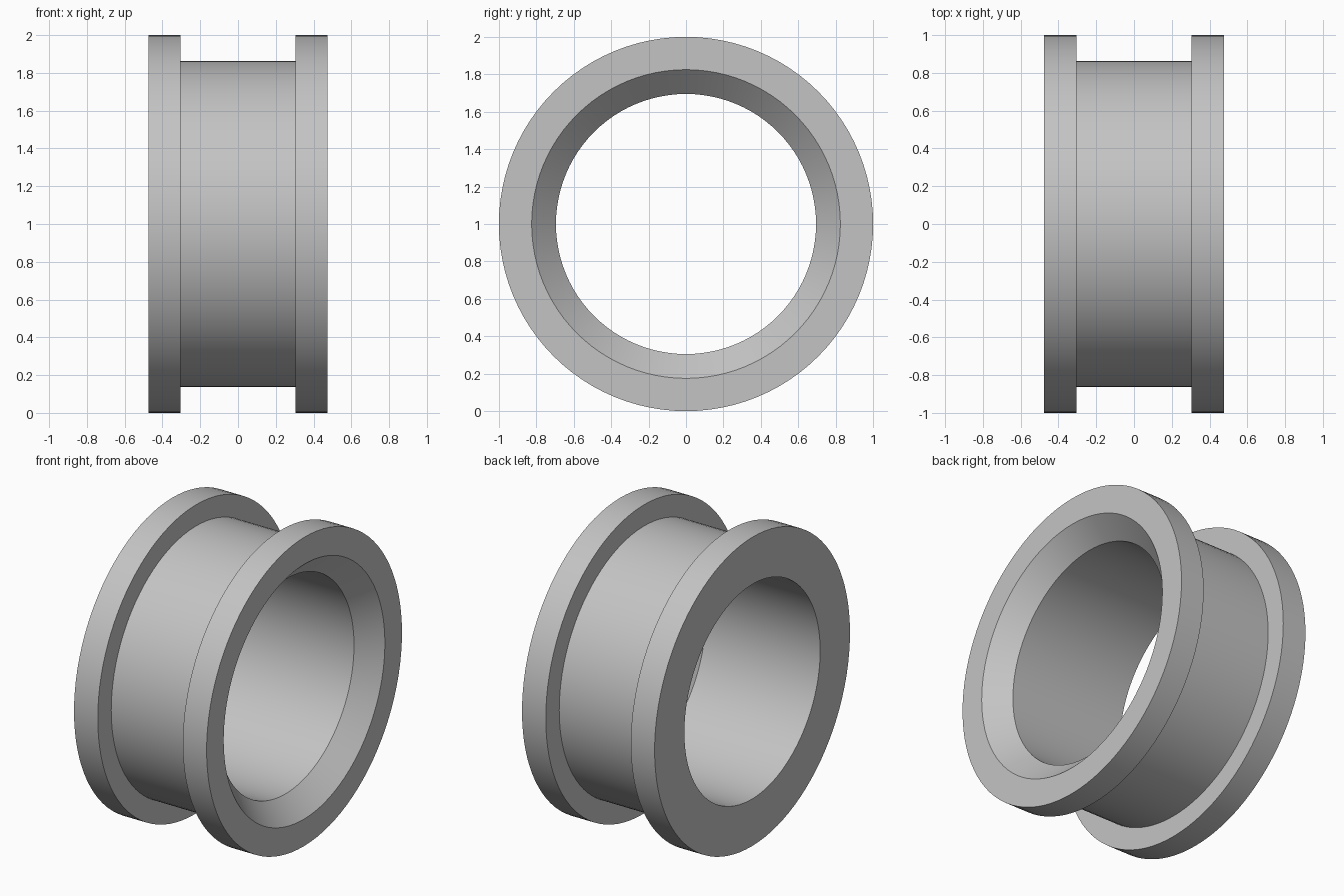
import bpy, bmesh, math
from mathutils import Vector, Matrix

cube = bpy.data.objects.get("Cube")
if cube:
    bpy.data.objects.remove(cube, do_unlink=True)

# Plain grey material
grey = bpy.data.materials.new("plain_grey")
grey.use_nodes = True
color = (0.55, 0.55, 0.55, 1)
grey.diffuse_color = color
grey.node_tree.nodes["Principled BSDF"].inputs["Base Color"].default_value = color

# Ring dimensions: half widths along x, and radii
WIDTH, GROOVE = 0.475, 0.305
RIM, BARREL, BORE, CHAMFER = 1.0, 0.862, 0.695, 0.13
SEGMENTS = 96

# Closed cross-section as (x, radius): two rims, a groove and a chamfered bore
section = [
    (-WIDTH, BORE), (-WIDTH, RIM), (-GROOVE, RIM), (-GROOVE, BARREL),
    (GROOVE, BARREL), (GROOVE, RIM), (WIDTH, RIM),
    (WIDTH, BORE + CHAMFER), (WIDTH - CHAMFER, BORE),
]

# Revolve the section around the x axis
bm = bmesh.new()
verts = [bm.verts.new((x, 0, r)) for x, r in section]
edges = [bm.edges.new((a, b)) for a, b in zip(verts, verts[1:] + verts[:1])]
bmesh.ops.spin(bm, geom=verts + edges, cent=(0, 0, 0), axis=(1, 0, 0),
               angle=math.tau, steps=SEGMENTS, use_merge=True)
bmesh.ops.remove_doubles(bm, verts=bm.verts, dist=0.0001)
bmesh.ops.recalc_face_normals(bm, faces=bm.faces)
bmesh.ops.translate(bm, verts=bm.verts, vec=(0, 0, RIM))

mesh = bpy.data.meshes.new("flanged_ring")
bm.to_mesh(mesh)
bm.free()
mesh.materials.append(grey)
ring = bpy.data.objects.new("flanged_ring", mesh)
bpy.context.collection.objects.link(ring)

# Smooth round surfaces with sharp rims
bpy.ops.object.select_all(action="DESELECT")
ring.select_set(True)
bpy.context.view_layer.objects.active = ring
bpy.ops.object.shade_smooth_by_angle(angle=math.radians(30))
